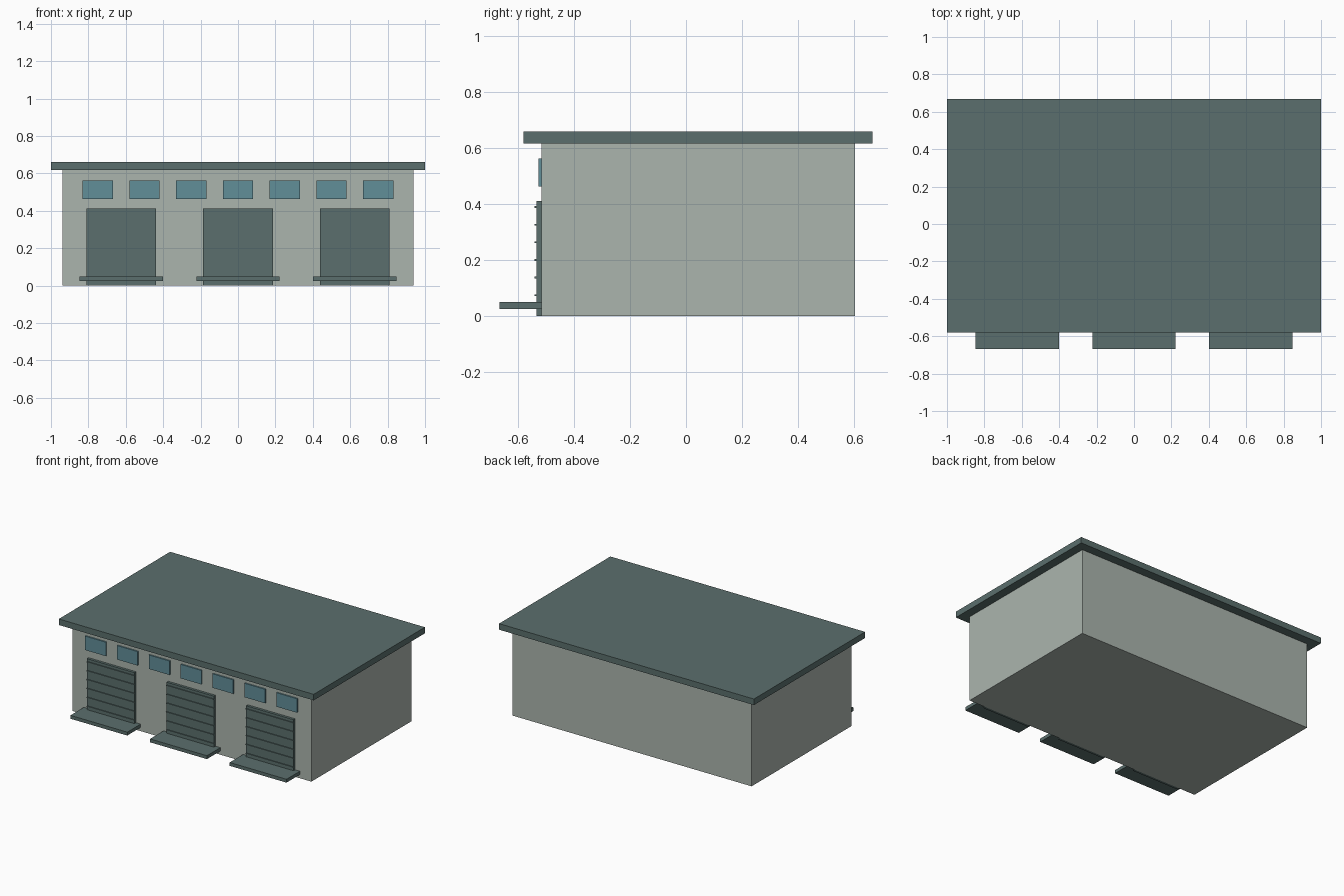
import bpy
import bmesh
from mathutils import Vector

cube = bpy.data.objects.get("Cube")
if cube:
    bpy.data.objects.remove(cube, do_unlink=True)


def linear(c):
    c /= 255
    return c / 12.92 if c <= 0.04045 else ((c + 0.055) / 1.055) ** 2.4


def material(name, *rgb):
    mat = bpy.data.materials.new(name)
    mat.use_nodes = True
    color = (*[linear(c) for c in rgb], 1)
    mat.diffuse_color = color
    bsdf = mat.node_tree.nodes["Principled BSDF"]
    bsdf.inputs["Base Color"].default_value = color
    bsdf.inputs["Roughness"].default_value = 0.8
    return mat


def box(name, mat, x, y, z):
    """Box from (min, max) ranges along each axis."""
    lo, hi = Vector((x[0], y[0], z[0])), Vector((x[1], y[1], z[1]))
    bm = bmesh.new()
    bmesh.ops.create_cube(bm, size=1)
    bmesh.ops.scale(bm, vec=hi - lo, verts=bm.verts)
    bmesh.ops.translate(bm, vec=(lo + hi) / 2, verts=bm.verts)
    mesh = bpy.data.meshes.new(name)
    bm.to_mesh(mesh)
    bm.free()
    mesh.materials.append(mat)
    obj = bpy.data.objects.new(name, mesh)
    bpy.context.collection.objects.link(obj)
    return obj


def around(center, width):
    return center - width / 2, center + width / 2


wall_grey = material("wall_grey", 171, 181, 174)
dark_metal = material("dark_metal", 91, 111, 109)
window_blue = material("window_blue", 97, 142, 153)

FRONT = -0.517  # front wall plane

# Main volume and overhanging flat roof
box("walls", wall_grey, (-0.938, 0.938), (FRONT, 0.604), (0, 0.617))
box("roof", dark_metal, (-1, 1), (-0.58, 0.667), (0.617, 0.66))

# Loading bays: shutter door, horizontal ribs and dock platform
for i, side in enumerate(("right", "middle", "left")):
    x = (i - 1) * 0.625
    box(f"shutter_door_{side}", dark_metal, around(x, 0.372),
        (-0.535, FRONT), (0, 0.412))
    for row in range(6):
        box(f"door_rib_{side}_{row + 1}", dark_metal, around(x, 0.372),
            (-0.541, -0.53), around(0.075 + row * 0.063, 0.006))
    box(f"dock_platform_{side}", dark_metal, around(x, 0.446),
        (-0.667, FRONT), (0.026, 0.05))

# Row of high windows
for i in range(7):
    box(f"window_{i + 1}", window_blue, around((i - 3) * 0.25, 0.162),
        (FRONT - 0.0095, FRONT), (0.464, 0.563))
